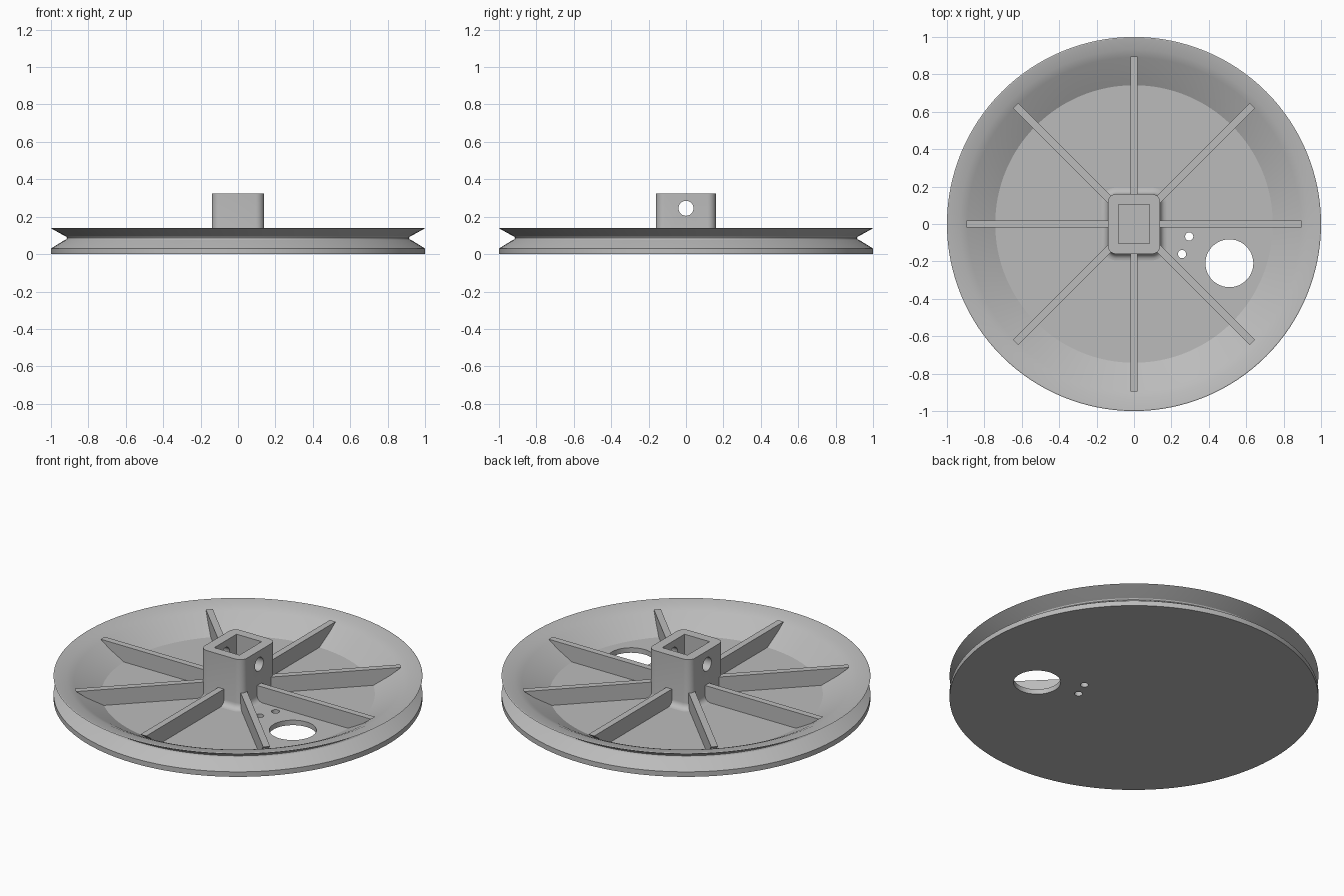
import bpy
import bmesh
from math import cos, sin, pi, radians
from mathutils import Matrix, Vector

cube = bpy.data.objects.get("Cube")
if cube:
    bpy.data.objects.remove(cube, do_unlink=True)

grey = bpy.data.materials.new("plain grey")
grey.use_nodes = True
colour = (0.5, 0.5, 0.5, 1)
grey.diffuse_color = colour
grey.node_tree.nodes["Principled BSDF"].inputs["Base Color"].default_value = colour

FLOOR = 0.03


def finish(name, bm):
    bmesh.ops.recalc_face_normals(bm, faces=bm.faces)
    mesh = bpy.data.meshes.new(name)
    bm.to_mesh(mesh)
    bm.free()
    mesh.materials.append(grey)
    obj = bpy.data.objects.new(name, mesh)
    bpy.context.collection.objects.link(obj)
    return obj


def activate(obj):
    bpy.ops.object.select_all(action="DESELECT")
    obj.select_set(True)
    bpy.context.view_layer.objects.active = obj


def smooth(obj, angle=30):
    activate(obj)
    bpy.ops.object.shade_smooth_by_angle(angle=radians(angle))


def loft(name, rings):
    """Closed solid through rings of equal length, capped at both ends."""
    bm = bmesh.new()
    loops = [[bm.verts.new(p) for p in ring] for ring in rings]
    n = len(loops[0])
    for low, high in zip(loops, loops[1:]):
        for i in range(n):
            j = (i + 1) % n
            bm.faces.new((low[i], low[j], high[j], high[i]))
    bm.faces.new(loops[0])
    bm.faces.new(loops[-1])
    return finish(name, bm)


def circle(radius, z, n=128):
    return [(radius * cos(2 * pi * i / n), radius * sin(2 * pi * i / n), z) for i in range(n)]


def rounded_rect(hx, hy, corner, z, steps=8):
    points = []
    for q, (sx, sy) in enumerate([(1, 1), (-1, 1), (-1, -1), (1, -1)]):
        for i in range(steps + 1):
            a = (q + i / steps) * pi / 2
            points.append((sx * (hx - corner) + corner * cos(a),
                           sy * (hy - corner) + corner * sin(a), z))
    return points


def box(name, low, high):
    bm = bmesh.new()
    low, high = Vector(low), Vector(high)
    size = high - low
    bmesh.ops.create_cube(bm, size=1, matrix=Matrix.Translation((low + high) / 2)
                          @ Matrix.Diagonal((*size, 1)))
    return finish(name, bm)


def cylinder(name, radius, centre, turn=Matrix.Identity(4)):
    bm = bmesh.new()
    bmesh.ops.create_cone(bm, cap_ends=True, segments=48, radius1=radius, radius2=radius,
                          depth=0.5, matrix=Matrix.Translation(centre) @ turn)
    return finish(name, bm)


def cut(obj, cutter):
    mod = obj.modifiers.new("cut", "BOOLEAN")
    mod.operation = "DIFFERENCE"
    mod.solver = "EXACT"
    mod.object = cutter
    activate(obj)
    bpy.ops.object.modifier_apply(modifier=mod.name)
    bpy.data.objects.remove(cutter, do_unlink=True)


# Grooved wheel: outer V groove, lip, sloping inner wall and flat floor
profile = [(1, 0), (1, 0.03), (0.935, 0.07), (0.918, 0.079), (0.914, 0.086), (0.918, 0.093),
           (0.935, 0.102), (1, 0.138), (0.995, 0.14), (0.93, 0.13), (0.89, 0.112),
           (0.742, FLOOR)]
wheel = loft("grooved_wheel", [circle(r, z) for r, z in profile])

# Large window and two small holes through the floor
for radius, x, y in [(0.128, 0.51, -0.21), (0.022, 0.295, -0.067), (0.022, 0.257, -0.161)]:
    cut(wheel, cylinder("hole_cutter", radius, (x, y, 0)))
smooth(wheel, 20)

# Square hub with a flared foot, rectangular bore and cross pin hole
FOOT = 0.035
rings = [rounded_rect(0.14 + FOOT, 0.16 + FOOT, 0.045 + FOOT, 0.02)]
for i in range(6):
    a = i / 5 * pi / 2
    flare = FOOT * (1 - sin(a))
    rings.append(rounded_rect(0.14 + flare, 0.16 + flare, 0.045 + flare,
                              FLOOR + FOOT * (1 - cos(a))))
rings.append(rounded_rect(0.14, 0.16, 0.045, 0.325))
hub = loft("hub", rings)
cut(hub, box("bore_cutter", (-0.083, -0.105, FLOOR + 0.001), (0.083, 0.105, 0.4)))
cut(hub, cylinder("pin_cutter", 0.04, (0, 0, 0.245), Matrix.Rotation(pi / 2, 4, "Y")))
smooth(hub)

# Eight radial ribs from the hub to the inner wall
for i in range(8):
    start = 0.165 if i % 2 else 0.125
    rib = box(f"rib_{i + 1}", (start, -0.019, 0.02), (0.895, 0.019, 0.125))
    # Slope the outer end so that it stays inside the wheel wall
    for v in rib.data.vertices:
        if v.co.x > 0.5 and v.co.z < 0.1:
            v.co.x = 0.75
    rib.data.transform(Matrix.Rotation(i * pi / 4, 4, "Z"))
